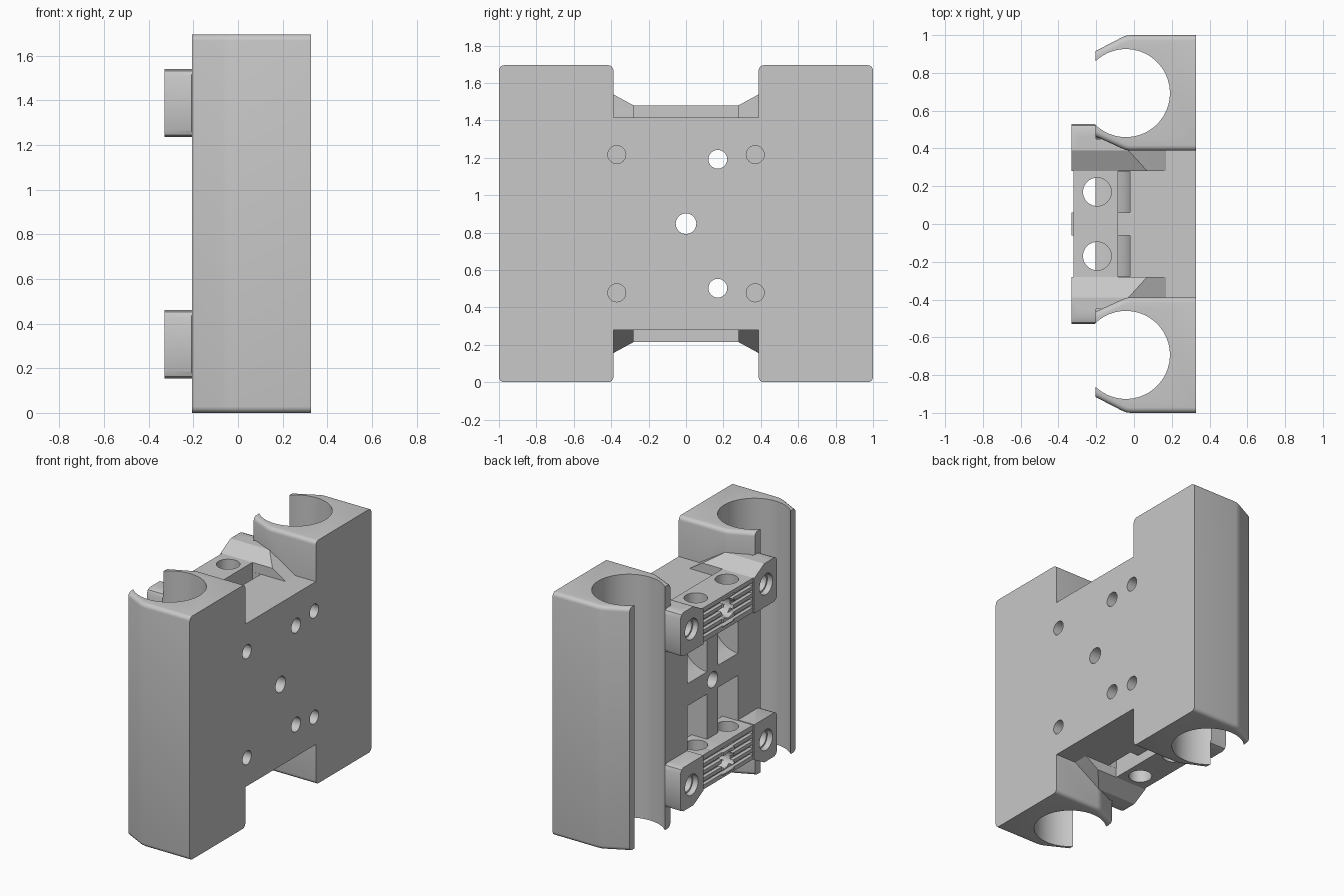
import bpy, bmesh, math
from mathutils import Vector

if "Cube" in bpy.data.objects:
    bpy.data.objects.remove(bpy.data.objects["Cube"])

HEIGHT = 1.695
MID = HEIGHT / 2
BACK, FACE = -0.205, 0.328      # open side and flat mounting side
SIDES = (1, -1)
CORNERS = [(sy, sz) for sy in SIDES for sz in SIDES]

GREY = (0.578, 0.578, 0.578, 1)
grey = bpy.data.materials.new("plain grey")
grey.use_nodes = True
grey.diffuse_color = GREY
grey.node_tree.nodes["Principled BSDF"].inputs["Base Color"].default_value = GREY


def finish(name, bm, sy=1, sz=1):
    """Turn a bmesh into an object, mirrored across the two middle planes if asked."""
    for v in bm.verts:
        v.co.y *= sy
        v.co.z = MID + sz * (v.co.z - MID)
    bm.normal_update()
    bmesh.ops.recalc_face_normals(bm, faces=bm.faces)
    if bm.calc_volume(signed=True) < 0:
        bmesh.ops.reverse_faces(bm, faces=bm.faces)
    mesh = bpy.data.meshes.new(name)
    bm.to_mesh(mesh)
    bm.free()
    mesh.materials.append(grey)
    obj = bpy.data.objects.new(name, mesh)
    bpy.context.scene.collection.objects.link(obj)
    return obj


def prism_mesh(points, axis, lo, hi):
    """Extrude a 2D outline along an axis (outline uses the other two axes in order)."""
    bm = bmesh.new()
    verts = []
    for p in points:
        co = list(p)
        co.insert(axis, lo)
        verts.append(bm.verts.new(co))
    face = bm.faces.new(verts)
    out = bmesh.ops.extrude_face_region(bm, geom=[face])
    shift = Vector((0, 0, 0))
    shift[axis] = hi - lo
    bmesh.ops.translate(bm, verts=[g for g in out["geom"] if isinstance(g, bmesh.types.BMVert)], vec=shift)
    if not face.is_valid or len(face.link_loops if hasattr(face, "link_loops") else face.loops) == 0:
        raise RuntimeError("outline face lost")
    return bm


def prism(name, points, axis, lo, hi, sy=1, sz=1):
    return finish(name, prism_mesh(points, axis, lo, hi), sy, sz)


def box(name, x, y, z, sz=1):
    return prism(name, [(x[0], y[0]), (x[1], y[0]), (x[1], y[1]), (x[0], y[1])], 2, z[0], z[1], 1, sz)


def rod(name, axis, a, b, r, lo, hi, sy=1, sz=1, n=40):
    pts = [(a + r * math.cos(2 * math.pi * i / n), b + r * math.sin(2 * math.pi * i / n)) for i in range(n)]
    return prism(name, pts, axis, lo, hi, sy, sz)


def combine(tool, operation):
    """Apply a boolean of the tool onto the body, then drop the tool."""
    mod = body.modifiers.new("combine", 'BOOLEAN')
    mod.operation = operation
    mod.solver = 'EXACT'
    mod.object = tool
    bpy.context.view_layer.objects.active = body
    bpy.ops.object.modifier_apply(modifier=mod.name)
    bpy.data.objects.remove(tool)


def add(tool):
    combine(tool, 'UNION')


def cut(tool):
    combine(tool, 'DIFFERENCE')


# Middle plate
body = box("bearing_carriage", (BACK, FACE), (-0.465, 0.465), (0.28, 1.415))

# Bearing holders with rounded end edges
outline = [(FACE, 0.388), (FACE, 1.0), (-0.02, 1.0), (-0.045, 0.996), (-0.07, 0.985),
           (BACK, 0.915), (BACK, 0.465), (-0.07, 0.403), (-0.045, 0.392), (-0.02, 0.388)]
for sy in SIDES:
    bm = prism_mesh(outline, 2, 0, HEIGHT)
    bmesh.ops.recalc_face_normals(bm, faces=bm.faces)
    ends = []
    for e in bm.edges:
        a, b = e.verts
        if abs(a.co.z - b.co.z) < 1e-5 and abs(a.co.x - b.co.x) > 1e-4:
            ends.append(e)
    bmesh.ops.bevel(bm, geom=ends, offset=0.028, segments=4, profile=0.5, affect='EDGES')
    add(finish("bearing_holder", bm, sy))

# Clamp bars with grooved faces and a raised centre
for sz in SIDES:
    add(box("clamp_bar", (-0.32, -0.085), (-0.285, 0.285), (1.24, 1.48), sz))
    add(box("bar_boss", (-0.33, -0.25), (-0.06, 0.06), (1.27, 1.46), sz))
    for i in range(4):
        z = 1.275 + i * 0.05
        cut(box("groove", (-0.4, -0.295), (-0.276, 0.276), (z, z + 0.025), sz))

# Lugs, their gussets and the sloping webs toward the plate
lug = [(0.28, 1.235), (0.5, 1.235), (0.521, 1.244), (0.53, 1.265), (0.53, 1.51),
       (0.521, 1.531), (0.5, 1.54), (0.39, 1.54), (0.28, 1.48)]
gusset = [(0.28, 1.3), (0.45, 1.3), (0.45, 1.54), (0.39, 1.54), (0.28, 1.48)]
web = [(-0.1, 0.28, 1.48), (-0.1, 0.39, 1.54), (-0.03, 0.39, 1.54), (0.07, 0.28, 1.48),
       (0.17, 0.28, 1.415), (0.17, 0.395, 1.415), (-0.03, 0.395, 1.54), (-0.1, 0.395, 1.54),
       (-0.1, 0.28, 1.4), (0.17, 0.28, 1.4), (0.17, 0.395, 1.4), (-0.1, 0.395, 1.4)]
for sy, sz in CORNERS:
    add(prism("lug", lug, 0, -0.33, -0.2, sy, sz))
    add(prism("gusset", gusset, 0, -0.3, -0.03, sy, sz))
    bm = bmesh.new()
    for p in web:
        bm.verts.new(p)
    bmesh.ops.convex_hull(bm, input=bm.verts)
    add(finish("web", bm, sy, sz))

# Curved channels running from the open side up behind each bar
R = 0.185
curve = [(BACK + R * math.sin(t), 0.925 + R - R * math.cos(t))
         for t in [math.pi / 2 * i / 10 for i in range(11)]]
channel = [(-0.4, 0.925)] + curve + [(-0.02, 1.6), (-0.085, 1.6), (-0.085, 1.24), (-0.4, 1.24)]
for sy, sz in CORNERS:
    cut(prism("channel", channel, 1, 0.06, 0.279, sy, sz))

# Bearing bores
for sy in SIDES:
    cut(rod("bore", 2, -0.043, 0.693, 0.233, -0.1, HEIGHT + 0.1, sy, n=72))

# Bolt holes
for sy, sz in CORNERS:
    cut(rod("bar_hole", 2, -0.195, 0.17, 0.075, 1.2, 1.6, sy, sz))
    cut(rod("lug_recess", 0, 0.41, 1.39, 0.072, -0.4, -0.29, sy, sz))
    cut(rod("lug_hole", 0, 0.41, 1.39, 0.06, -0.4, -0.17, sy, sz))
    cut(rod("mount_hole", 0, 0.37, 1.217, 0.048, 0.1, 0.5, sy, sz))
for sz in SIDES:
    cut(rod("boss_hole", 0, 0, 1.38, 0.065, -0.4, -0.12, sz=sz))
    cut(rod("through_hole", 0, 0.17, 1.192, 0.05, -0.4, 0.5, sz=sz))
cut(rod("centre_hole", 0, 0, MID, 0.055, -0.4, 0.5))

# Smooth the round walls, keep the corners crisp
bpy.ops.object.select_all(action='DESELECT')
body.select_set(True)
bpy.context.view_layer.objects.active = body
bpy.ops.object.shade_smooth_by_angle(angle=math.radians(25))
